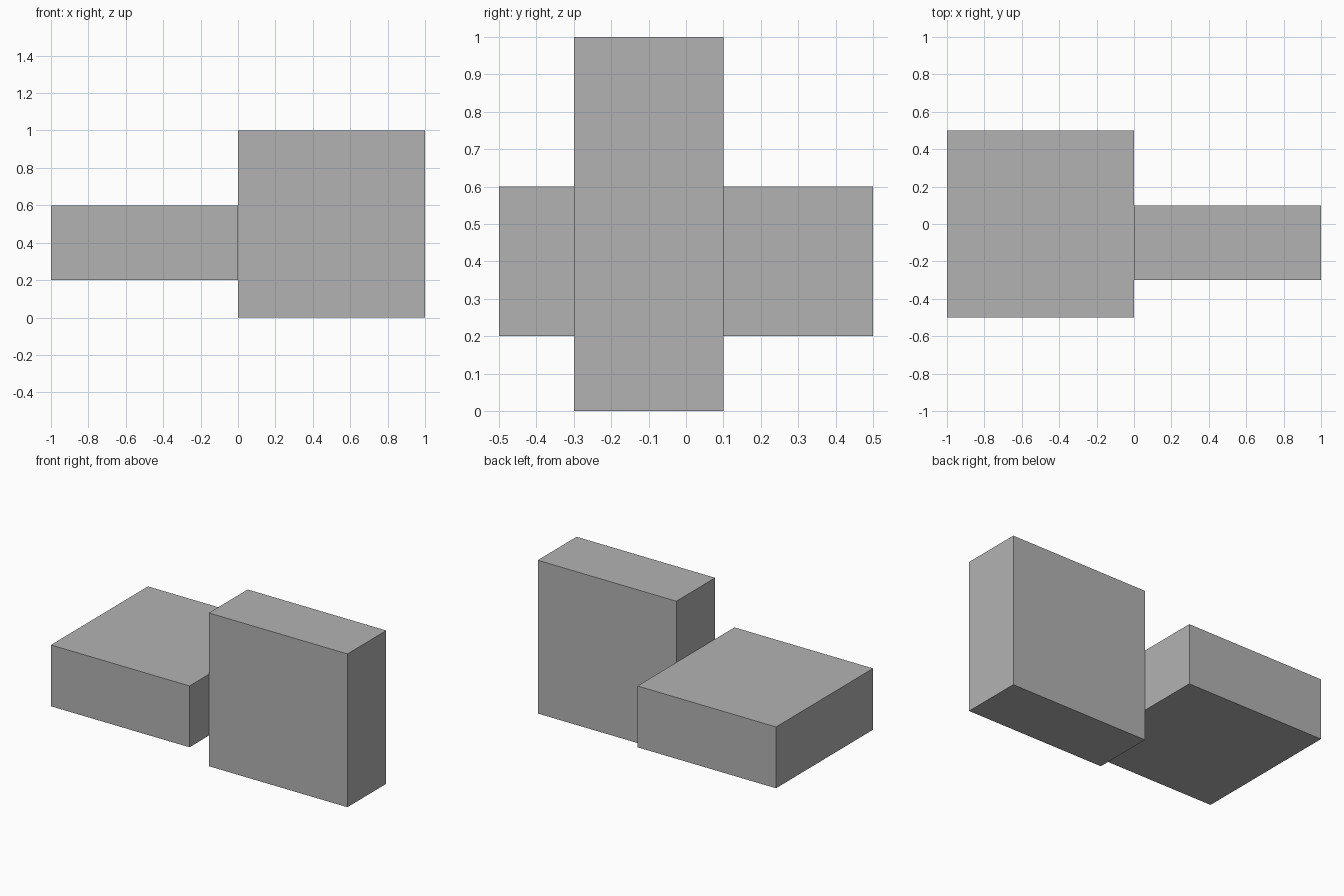
import bpy
from mathutils import Vector

# Remove the default object
cube = bpy.data.objects.get("Cube")
if cube:
    bpy.data.objects.remove(cube, do_unlink=True)

# Single plain grey
grey = bpy.data.materials.new("plain_grey")
grey.use_nodes = True
colour = (0.45, 0.45, 0.45, 1.0)
grey.diffuse_color = colour
grey.node_tree.nodes["Principled BSDF"].inputs["Base Color"].default_value = colour


def add_block(name, low, high):
    """Add a box spanning two opposite corners."""
    low, high = Vector(low), Vector(high)
    bpy.ops.mesh.primitive_cube_add(size=1, location=(low + high) / 2)
    block = bpy.context.object
    block.name = name
    block.scale = high - low
    bpy.ops.object.transform_apply(location=False, rotation=False, scale=True)
    block.data.materials.append(grey)
    return block


# Upright slab on the left, standing on the ground
add_block("upright_slab", (0, -0.3, 0), (1, 0.1, 1))

# Flat slab on the right, raised and touching the upright one
add_block("flat_slab", (-1, -0.5, 0.2), (0, 0.5, 0.6))
